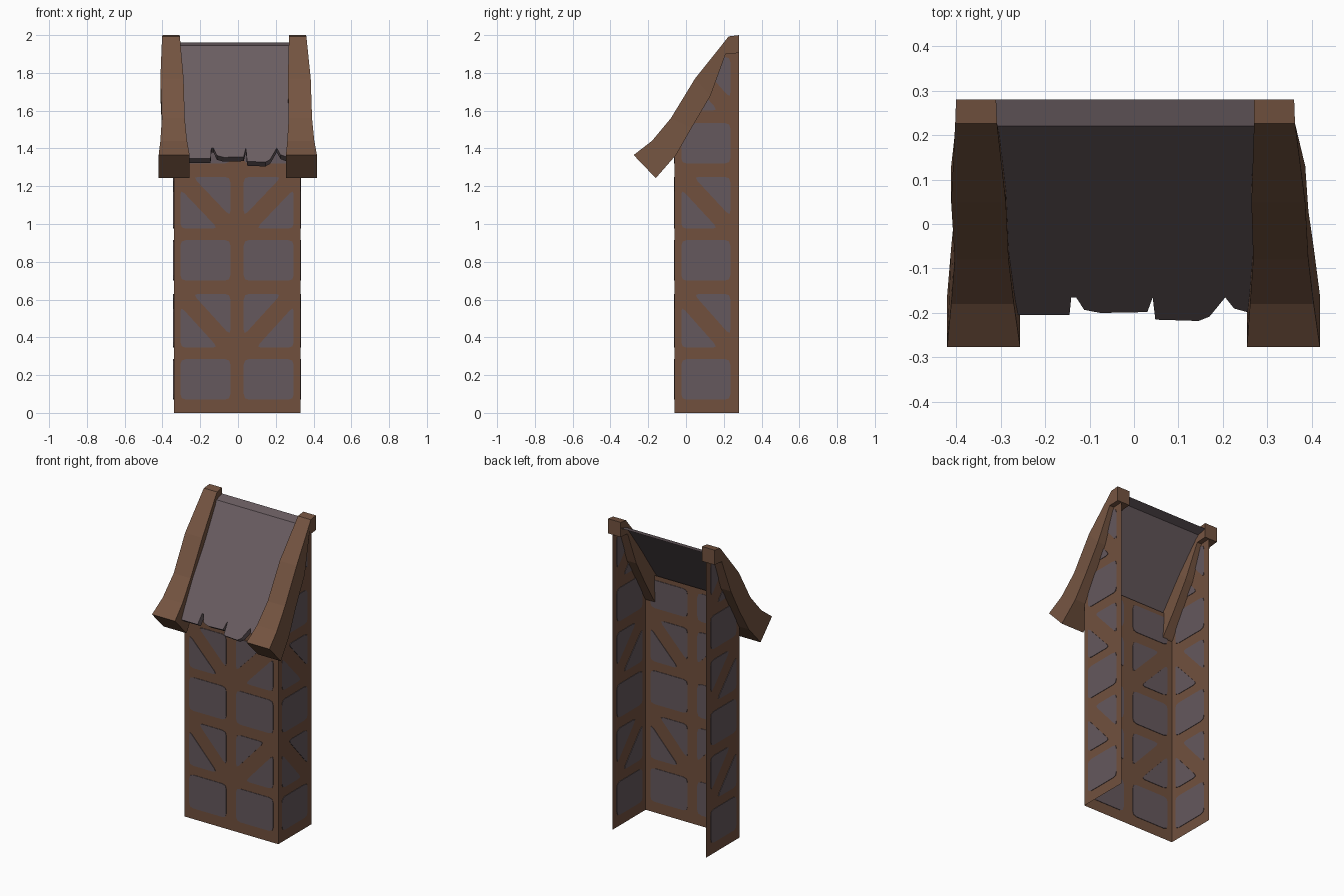
import bpy, bmesh
from mathutils import Vector

if "Cube" in bpy.data.objects:
    bpy.data.objects.remove(bpy.data.objects["Cube"])


def material(name, rgb):
    m = bpy.data.materials.new(name)
    m.diffuse_color = (*rgb, 1)
    m.use_nodes = True
    m.node_tree.nodes["Principled BSDF"].inputs["Base Color"].default_value = m.diffuse_color
    return m


TIMBER = material("timber brown", (0.175, 0.088, 0.052))
FRAME = material("wall frame brown", (0.165, 0.081, 0.048))
PLASTER = material("plaster grey", (0.130, 0.098, 0.110))
SLATE = material("roof grey", (0.144, 0.109, 0.120))

XL, XR, YF, YB = -0.34, 0.33, -0.06, 0.28


def finish(name, bm, mat, fix=True):
    if fix:
        bmesh.ops.recalc_face_normals(bm, faces=bm.faces)
    me = bpy.data.meshes.new(name)
    bm.to_mesh(me)
    bm.free()
    me.materials.append(mat)
    ob = bpy.data.objects.new(name, me)
    bpy.context.collection.objects.link(ob)
    return ob


def rounded(pts, d=0.03):
    """Cut every corner of a polygon with two short edges."""
    out = []
    n = len(pts)
    for i in range(n):
        p, a, b = (Vector(pts[k % n]) for k in (i, i - 1, i + 1))
        q = p + (a - p).normalized() * d
        r = p + (b - p).normalized() * d
        out += [q, p * 0.5 + (q + r) * 0.25, r]
    return out


def cell(u0, u1, z0, z1, brace):
    """Plaster outlines of one bay: a block, or two triangles beside a brace."""
    if not brace:
        return [rounded([(u0, z0), (u1, z0), (u1, z1), (u0, z1)])]
    g = 0.065
    s = g if u1 > u0 else -g
    return [rounded([(u0 + s, z1), (u1, z1), (u1, z0 + g)]),
            rounded([(u0, z1 - g), (u0, z0), (u1 - s, z0)])]


ROWS = [(0.07, 0.285, 0), (0.345, 0.63, 1), (0.70, 0.915, 0),
        (0.975, 1.25, 1), (1.32, 1.535, 0), (1.60, 1.885, 1)]


def panel(name, outline, columns, rows, place, normal, clip=None):
    """Thin wall sheet with plaster plates showing on both sides."""
    bm = bmesh.new()
    f = bm.faces.new([bm.verts.new(place(*p)) for p in outline])
    f.normal_update()
    if f.normal.dot(normal) < 0:
        f.normal_flip()
    finish(name, bm, FRAME, False)

    bm = bmesh.new()
    for u0, u1 in columns:
        for z0, z1, brace in rows:
            for poly in cell(u0, u1, z0, z1, brace):
                bm.faces.new([bm.verts.new(place(*p) - normal * 0.003) for p in poly])
    if clip:
        bmesh.ops.bisect_plane(bm, geom=bm.verts[:] + bm.edges[:] + bm.faces[:],
                               plane_co=clip[0], plane_no=clip[1], clear_outer=True)
    ext = bmesh.ops.extrude_face_region(bm, geom=bm.faces[:], use_keep_orig=True)
    bmesh.ops.translate(bm, vec=normal * 0.006,
                        verts=[v for v in ext["geom"] if isinstance(v, bmesh.types.BMVert)])
    finish(name + "_plaster", bm, PLASTER)


# Front wall: two mirrored columns of bays
panel("front_wall", [(XL, 0), (XR, 0), (XR, 1.53), (XL, 1.53)],
      [(-0.305, -0.04), (0.295, 0.03)],
      ROWS[:4] + [(1.32, 1.50, 0)],
      lambda u, z: Vector((u, YF, z)), Vector((0, -1, 0)))

# Side walls: sloping tops hidden inside the beams
slope = (Vector((0, -0.06, 1.47)), Vector((0, -0.45, 0.28)))
for name, x, sx in (("left_wall", XL, -1), ("right_wall", XR, 1)):
    panel(name, [(YF, 0), (YB, 0), (YB, 1.93), (0.22, 1.93), (YF, 1.48)],
          [(-0.025, 0.235)], ROWS,
          lambda u, z, x=x: Vector((x, u, z)), Vector((sx, 0, 0)), slope)

# Roof beams: lofted through matching upper and lower profile points
UPPER = [(0.28, 2.0), (0.226, 1.993), (0.048, 1.77), (-0.08, 1.56), (-0.18, 1.44), (-0.277, 1.365)]
LOWER = [(0.28, 1.905), (0.21, 1.90), (0.13, 1.68), (0.03, 1.51), (-0.053, 1.365), (-0.16, 1.243)]
WIDTHS = {
    "left_roof_beam": [(-0.40, -0.31), (-0.402, -0.308), (-0.411, -0.288),
                       (-0.403, -0.282), (-0.411, -0.27), (-0.42, -0.256)],
    "right_roof_beam": [(0.27, 0.36), (0.27, 0.362), (0.264, 0.385),
                        (0.268, 0.392), (0.261, 0.404), (0.254, 0.418)],
}
for name, widths in WIDTHS.items():
    bm = bmesh.new()
    rings = []
    for (yt, zt), (yb, zb), (x0, x1) in zip(UPPER, LOWER, widths):
        rings.append([bm.verts.new(c) for c in
                      ((x0, yt, zt), (x1, yt, zt), (x1, yb, zb), (x0, yb, zb))])
    for a, b in zip(rings, rings[1:]):
        for i in range(4):
            j = (i + 1) % 4
            bm.faces.new((a[i], a[j], b[j], b[i]))
    bm.faces.new(rings[0])
    bm.faces.new(rings[-1])
    finish(name, bm, TIMBER)

# Roof sheet with ragged eaves and a folded lip along them
EAVES = [(-0.33, -0.205), (-0.145, -0.205), (-0.141, -0.165), (-0.13, -0.165),
         (-0.112, -0.193), (-0.075, -0.2), (0.03, -0.198), (0.042, -0.165),
         (0.048, -0.215), (0.145, -0.218), (0.17, -0.208), (0.205, -0.165),
         (0.225, -0.19), (0.31, -0.213)]


def roof_z(y):
    return 1.945 + (y - 0.22) * 1.41


bm = bmesh.new()
lip = Vector((0, 0.033, -0.023))
cols = []
for x, y in EAVES:
    edge = Vector((x, y, roof_z(y)))
    cols.append([bm.verts.new(c) for c in
                 ((x, YB, 1.962), (x, 0.22, 1.945), edge, edge + lip)])
for a, b in zip(cols, cols[1:]):
    for i in range(3):
        bm.faces.new((a[i], a[i + 1], b[i + 1], b[i]))
finish("roof_sheet", bm, SLATE, False)
